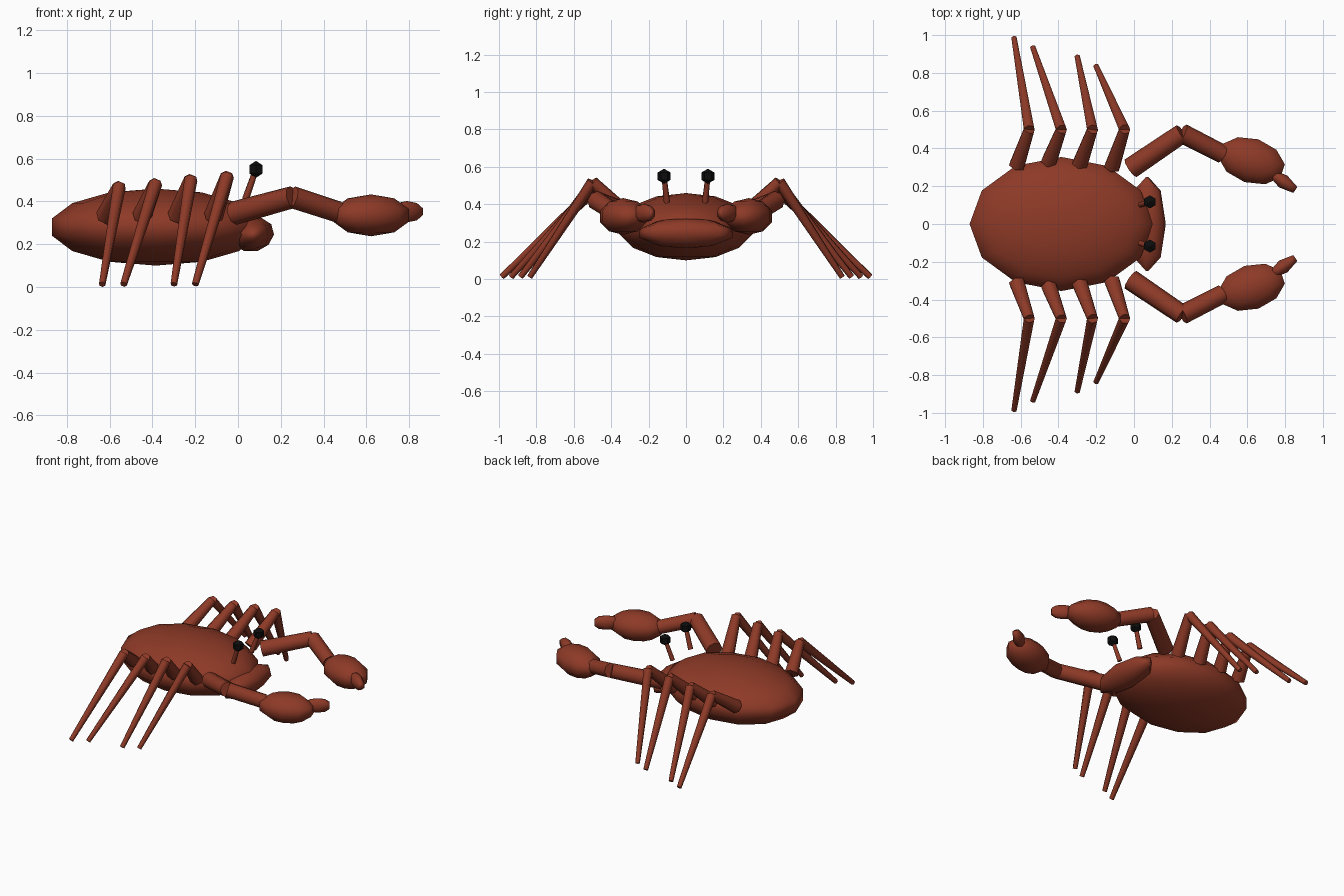
import bpy
import math
from mathutils import Vector

cube = bpy.data.objects.get("Cube")
if cube:
    bpy.data.objects.remove(cube, do_unlink=True)


def material(name, color):
    mat = bpy.data.materials.new(name)
    mat.use_nodes = True
    mat.diffuse_color = color
    mat.node_tree.nodes["Principled BSDF"].inputs["Base Color"].default_value = color
    return mat


SHELL = material("shell red brown", (0.27, 0.042, 0.02, 1))
BLACK = material("eye black", (0.004, 0.004, 0.004, 1))


def finish(name, mat, smooth):
    obj = bpy.context.object
    obj.name = name
    obj.data.materials.append(mat)
    if smooth:
        bpy.ops.object.shade_smooth_by_angle(angle=math.radians(smooth))
    return obj


def ellipsoid(name, centre, radii, segments, rings, mat=SHELL, turn=0, tilt=0, smooth=70):
    bpy.ops.mesh.primitive_uv_sphere_add(
        segments=segments, ring_count=rings, radius=1, location=centre,
        rotation=(0, math.radians(tilt), math.radians(turn)))
    bpy.context.object.scale = radii
    return finish(name, mat, smooth)


def limb(name, start, end, r_start, r_end, sides=6):
    start, end = Vector(start), Vector(end)
    axis = end - start
    bpy.ops.mesh.primitive_cone_add(
        vertices=sides, radius1=r_start, radius2=r_end, depth=axis.length,
        location=(start + end) / 2, rotation=axis.to_track_quat("Z", "Y").to_euler())
    return finish(name, SHELL, 65)


# Body and mouth
ellipsoid("body_shell", (-0.385, 0, 0.28), (0.498, 0.364, 0.18), 12, 7)
ellipsoid("mouth_plate", (0.07, 0, 0.245), (0.1, 0.262, 0.08), 8, 5, tilt=-15)

# Legs: hip, knee and foot positions, from the rear to the front
LEGS = [
    ((-0.62, 0.31, 0.33), (-0.555, 0.5, 0.47), (-0.635, 0.985, 0.012)),
    ((-0.45, 0.33, 0.33), (-0.385, 0.5, 0.485), (-0.535, 0.935, 0.012)),
    ((-0.285, 0.32, 0.33), (-0.22, 0.5, 0.505), (-0.3, 0.885, 0.012)),
    ((-0.115, 0.305, 0.33), (-0.05, 0.5, 0.52), (-0.2, 0.835, 0.012)),
]

for side, s in (("left", 1), ("right", -1)):
    def at(p):
        return (p[0], p[1] * s, p[2])

    for i, (hip, knee, foot) in enumerate(LEGS, 1):
        limb(f"{side}_thigh_{i}", at(hip), at(knee), 0.046, 0.032)
        limb(f"{side}_shin_{i}", at(knee), at(foot), 0.032, 0.016)

    # Arm and claw
    elbow = at((0.255, 0.48, 0.42))
    limb(f"{side}_upper_arm", at((-0.018, 0.295, 0.345)), elbow, 0.056, 0.052, 8)
    limb(f"{side}_forearm", elbow, at((0.47, 0.37, 0.35)), 0.052, 0.05, 8)
    ellipsoid(f"{side}_claw", at((0.622, 0.335, 0.335)), (0.192, 0.125, 0.098),
              10, 5, turn=-18 * s)
    ellipsoid(f"{side}_pincer", at((0.79, 0.225, 0.352)), (0.095, 0.04, 0.05),
              6, 5, turn=-35 * s)

    # Eye on its stalk
    eye = at((0.084, 0.117, 0.55))
    limb(f"{side}_eye_stalk", at((0.035, 0.102, 0.41)), eye, 0.017, 0.014)
    ellipsoid(f"{side}_eye", eye, (0.04, 0.04, 0.04), 6, 3, BLACK, smooth=0)
